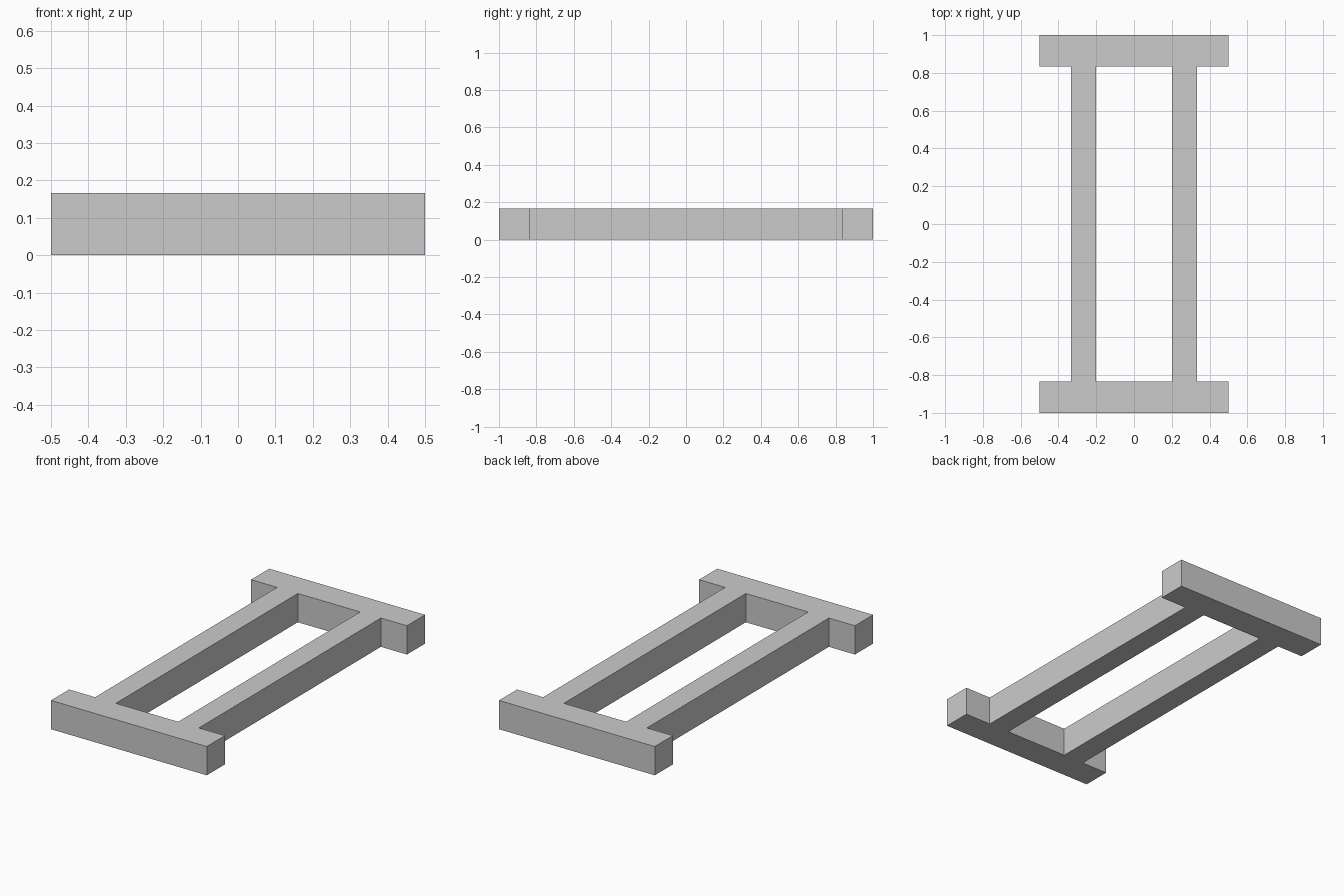
import bpy, bmesh

if "Cube" in bpy.data.objects:
    bpy.data.objects.remove(bpy.data.objects["Cube"])

H = 0.167      # thickness
BAR = 0.834    # inner edge of the end bars
IN, OUT = 0.2, 0.333   # inner and outer sides of the rails

# One quarter of the frame: half an end bar plus half a rail
profile = [(0, BAR), (IN, BAR), (IN, 0), (OUT, 0),
           (OUT, BAR), (0.5, BAR), (0.5, 1), (0, 1)]

bm = bmesh.new()
base = bm.faces.new([bm.verts.new((x, y, 0)) for x, y in profile])
ext = bmesh.ops.extrude_face_region(bm, geom=[base], use_keep_orig=True)
top = [v for v in ext["geom"] if isinstance(v, bmesh.types.BMVert)]
bmesh.ops.translate(bm, verts=top, vec=(0, 0, H))
bmesh.ops.recalc_face_normals(bm, faces=bm.faces)

# Remove the walls on the two mirror planes so the halves join cleanly
seams = [f for f in bm.faces
         if all(abs(v.co.x) < 1e-5 for v in f.verts)
         or all(abs(v.co.y) < 1e-5 for v in f.verts)]
bmesh.ops.delete(bm, geom=seams, context="FACES")

mesh = bpy.data.meshes.new("ladder_frame")
bm.to_mesh(mesh)
bm.free()
frame = bpy.data.objects.new("ladder_frame", mesh)
bpy.context.collection.objects.link(frame)

# Mirror into the full frame with two end bars and two rails
mirror = frame.modifiers.new("mirror_xy", "MIRROR")
mirror.use_axis = (True, True, False)
mirror.use_clip = True
